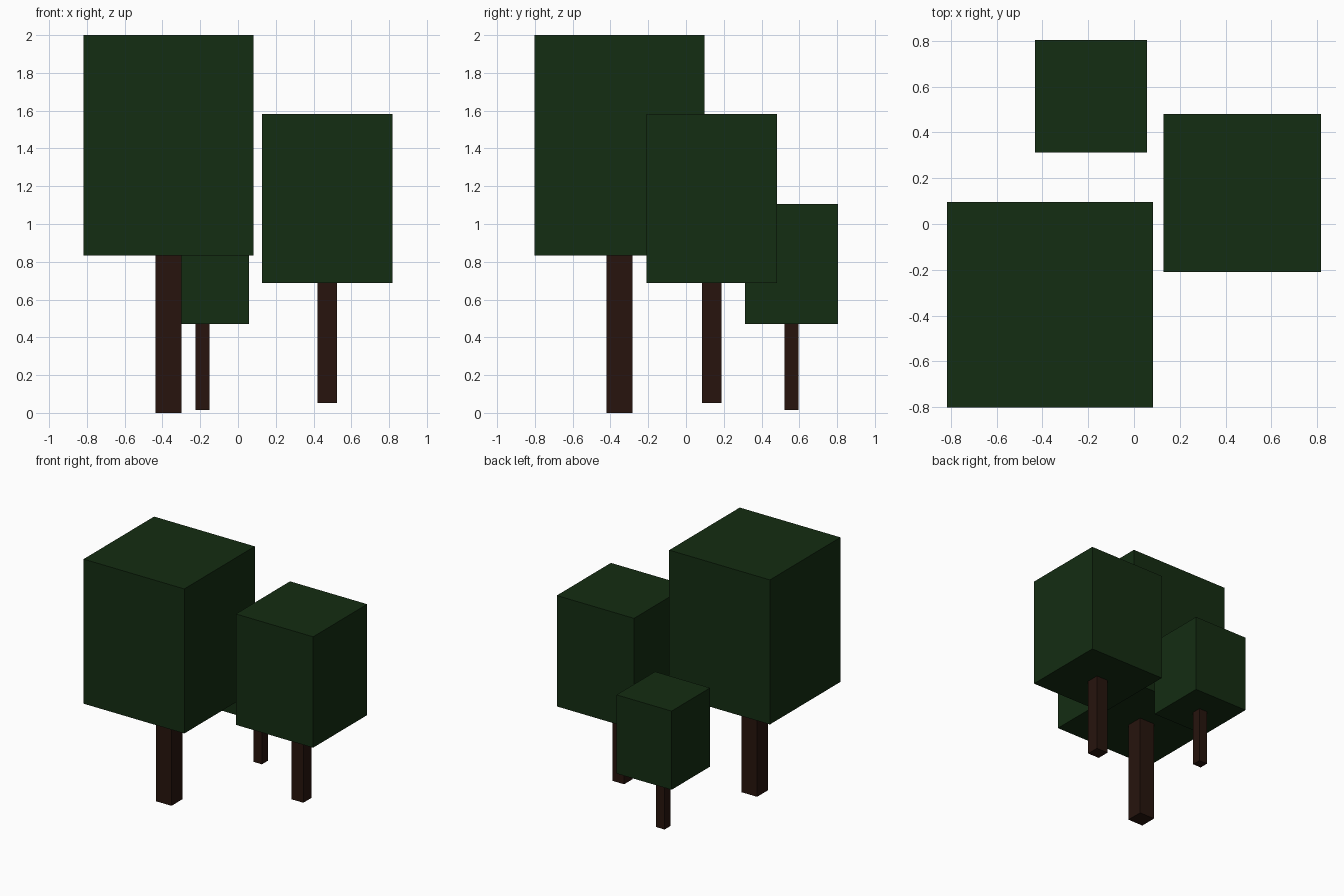
import bpy

if "Cube" in bpy.data.objects:
    bpy.data.objects.remove(bpy.data.objects["Cube"])


def material(name, rgb):
    mat = bpy.data.materials.new(name)
    mat.diffuse_color = (*rgb, 1.0)
    mat.use_nodes = True
    mat.node_tree.nodes["Principled BSDF"].inputs["Base Color"].default_value = mat.diffuse_color
    return mat


leaf = material("leaf_green", (0.007, 0.026, 0.006))
bark = material("bark_brown", (0.020, 0.007, 0.004))


def block(name, x, y, width, bottom, top, mat):
    """Upright square block centred on (x, y)."""
    bpy.ops.mesh.primitive_cube_add(size=1, location=(x, y, (bottom + top) / 2))
    obj = bpy.context.object
    obj.name = name
    obj.scale = (width, width, top - bottom)
    bpy.ops.object.transform_apply(location=False, rotation=False, scale=True)
    obj.data.materials.append(mat)


# size, centre x, centre y, crown width, trunk width, ground, crown bottom, crown top
trees = [
    ("large", -0.368, -0.353, 0.900, 0.138, 0.000, 0.832, 2.000),
    ("medium", 0.473, 0.136, 0.690, 0.104, 0.052, 0.687, 1.583),
    ("small", -0.188, 0.558, 0.491, 0.075, 0.015, 0.471, 1.107),
]

# Each tree is a square trunk under a box-shaped crown
for size, x, y, crown_w, trunk_w, ground, crown_z, top in trees:
    block(size + "_tree_trunk", x, y, trunk_w, ground, crown_z, bark)
    block(size + "_tree_crown", x, y, crown_w, crown_z, top, leaf)
